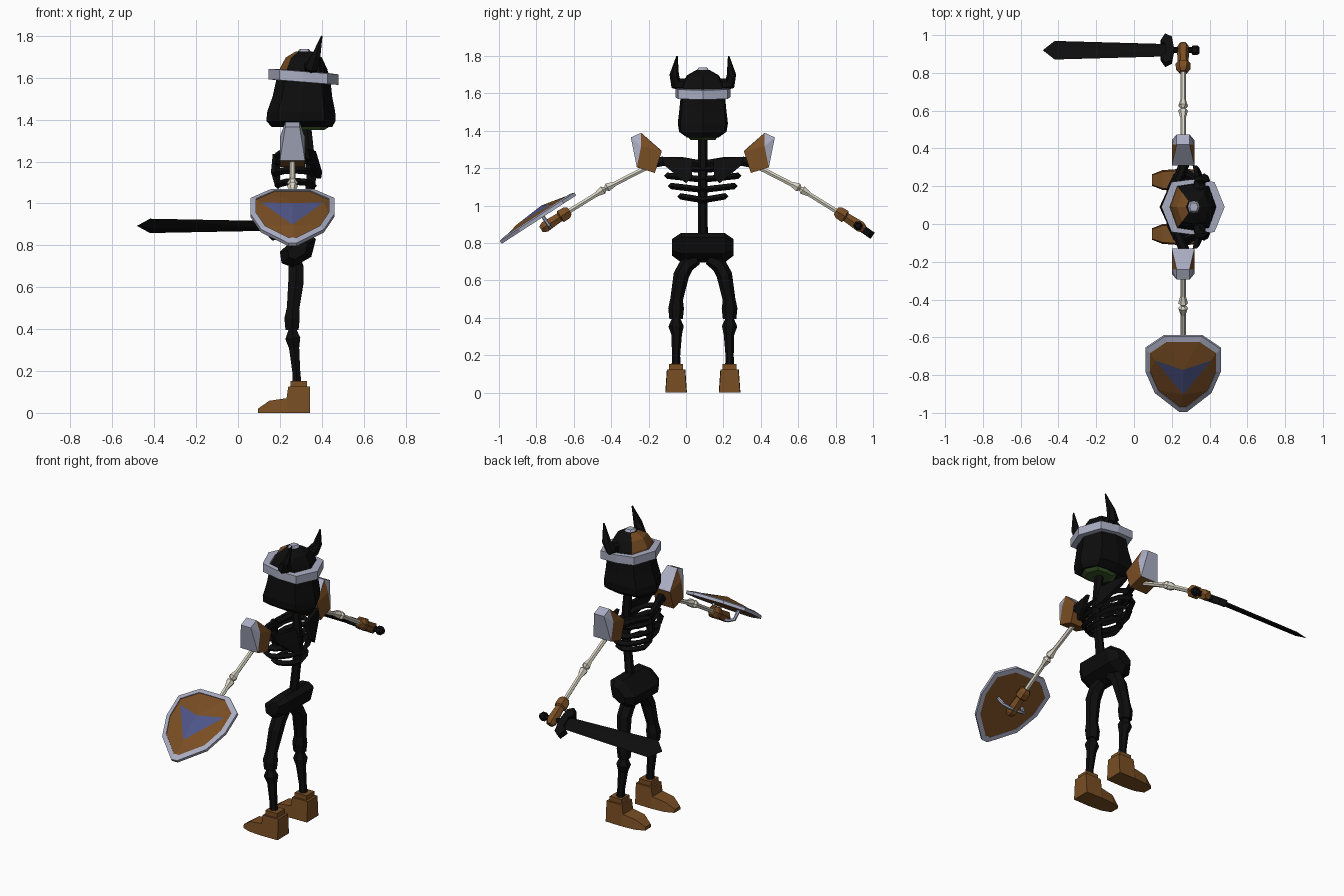
import bpy, bmesh, math
from mathutils import Vector as V

if "Cube" in bpy.data.objects:
    bpy.data.objects.remove(bpy.data.objects["Cube"])

CX, CY = 0.26, 0.09          # body axis; the figure looks towards -x


def mat(name, r, g, b):
    m = bpy.data.materials.new(name)
    m.diffuse_color = (r, g, b, 1)
    m.use_nodes = True
    m.node_tree.nodes["Principled BSDF"].inputs["Base Color"].default_value = m.diffuse_color
    return m


BLACK = mat("black", .004, .004, .004)
BROWN = mat("leather brown", .19, .075, .017)
STEEL = mat("steel", .40, .42, .54)
BONE = mat("bone", .70, .67, .56)
BLUE = mat("blue", .075, .09, .24)
GREEN = mat("dark green", .04, .085, .02)


def finish(name, bm, mats, rule=None):
    bmesh.ops.recalc_face_normals(bm, faces=bm.faces)
    bm.normal_update()
    if rule:
        for f in bm.faces:
            f.material_index = rule(f.normal, f.calc_center_median())
    me = bpy.data.meshes.new(name)
    bm.to_mesh(me)
    bm.free()
    for m in mats:
        me.materials.append(m)
    ob = bpy.data.objects.new(name, me)
    bpy.context.collection.objects.link(ob)
    return ob


def loft(name, rings, mats, rule=None, closed=False, caps=True):
    bm = bmesh.new()
    rs = [[bm.verts.new(p) for p in r] for r in rings]
    n = len(rs[0])
    pairs = list(zip(rs, rs[1:])) + ([(rs[-1], rs[0])] if closed else [])
    for a, b in pairs:
        for i in range(n):
            bm.faces.new((a[i], a[(i + 1) % n], b[(i + 1) % n], b[i]))
    if caps and not closed:
        bm.faces.new(rs[0])
        bm.faces.new(rs[-1])
    return finish(name, bm, mats, rule)


def hull(name, pts, mats, rule=None):
    bm = bmesh.new()
    for p in pts:
        bm.verts.new(p)
    r = bmesh.ops.convex_hull(bm, input=bm.verts)
    junk = [v for v in bm.verts if not v.link_faces]
    bmesh.ops.delete(bm, geom=junk, context='VERTS')
    bmesh.ops.dissolve_limit(bm, angle_limit=.02, verts=bm.verts, edges=bm.edges)
    return finish(name, bm, mats, rule)


def tube(name, path, m, sides=6, closed=False):
    """path: list of (x, y, z, radius)"""
    pts = [V(p[:3]) for p in path]
    n, rings = len(pts), []
    ref = V((0, 0, 1)) if closed or abs((pts[-1] - pts[0]).normalized().z) < .8 else V((1, 0, 0))
    for i, p in enumerate(pts):
        a = pts[(i - 1) % n] if closed or i else p
        b = pts[(i + 1) % n] if closed or i < n - 1 else p
        t = (b - a).normalized()
        u = t.cross(ref).normalized()
        w = t.cross(u)
        rings.append([p + path[i][3] * (u * math.cos(q) + w * math.sin(q))
                      for q in [2 * math.pi * k / sides for k in range(sides)]])
    return loft(name, rings, [m], closed=closed)


def box(name, x0, x1, y0, y1, z0, z1, m):
    return hull(name, [(x, y, z) for x in (x0, x1) for y in (y0, y1) for z in (z0, z1)], [m])


OCT = [(1, 0), (.68, .9), (0, 1), (-.68, .9), (-1, 0), (-.68, -.9), (0, -1), (.68, -.9)]


def oct_ring(x0, x1, hy, z, tilt=0.0):
    c, a = (x0 + x1) / 2, (x1 - x0) / 2
    return [(c + a * u, CY + hy * v, z - tilt * a * u) for u, v in OCT]


# legs, boots, arms, hands, shoulder pads, horns and shoulder bones on both sides
for s, side in ((1, "right"), (-1, "left")):
    def side_path(pts):
        return [(x, CY + s * y, z, r) for x, y, z, r in pts]
    fy = CY + s * .143
    loft(side + "_boot", [[(x, fy - w, 0), (x, fy + w, 0), (x, fy + w * .85, h), (x, fy - w * .85, h)]
         for x, h, w in ((.095, .02, .03), (.15, .058, .052), (.232, .07, .058),
                         (.24, .125, .058), (.345, .125, .056))], [BROWN])
    box(side + "_boot_cuff", .25, .33, fy - .038, fy + .038, .12, .153, BROWN)
    tube(side + "_shin", side_path([(.283, .143, .13, .024), (.278, .143, .2, .022), (.268, .14, .31, .028),
         (.262, .143, .355, .041), (.26, .143, .398, .022)]), BLACK)
    tube(side + "_thigh", side_path([(.258, .143, .395, .036), (.258, .143, .45, .042), (.263, .14, .5, .034),
         (.277, .115, .63, .042), (.277, .085, .685, .042), (.277, .03, .715, .03)]), BLACK)
    tube(side + "_arm_bone", side_path([(CX, .27, 1.222, .02), (CX, .33, 1.189, .014), (CX, .47, 1.117, .014),
         (CX, .51, 1.098, .026), (CX, .522, 1.09, .012), (CX, .534, 1.083, .026),
         (CX, .57, 1.06, .014), (CX, .72, .967, .014)]), BONE)
    tube(side + "_glove", side_path([(CX, .712, .972, .024), (CX, .728, .962, .038), (CX, .76, .942, .04),
         (CX, .766, .938, .028), (CX, .845, .886, .034), (CX, .865, .873, .02)]), BROWN)
    side_pts = [(.33, 1.318), (.22, 1.29), (.257, 1.175), (.353, 1.205)]
    ridge = [(.385, 1.365), (.33, 1.39), (.222, 1.295)]
    hull(side + "_shoulder_pad",
         [(CX + e * w, CY + s * y, z) for e in (-1, 1) for w, ps in ((.06, side_pts), (.034, ridge)) for y, z in ps],
         [STEEL, BROWN],
         lambda n, c, s=s: 1 if abs(n.x) > .93 or n.z < -.5 or (n.y * s < -.5 and n.z < .3) else 0)
    tube(side + "_horn", side_path([(.345, .09, 1.645, .035), (.35, .145, 1.655, .034),
         (.372, .153, 1.70, .025), (.4, .138, 1.80, .004)]), BLACK)
    tube(side + "_collar_bone", side_path([(.19, .01, 1.225, .02), (.22, .12, 1.24, .024),
         (.265, .225, 1.235, .028), (.27, .26, 1.22, .02)]), BLACK)
    hull(side + "_shoulder_blade", [(x + d, CY + s * y, z) for d in (0, .022)
         for x, y, z in ((.35, .055, 1.25), (.31, .22, 1.262), (.325, .205, 1.215), (.375, .09, 1.12),
                         (.38, .06, 1.15))], [BLACK])

# pelvis, tilted with the front low
prof = [(.2, .77), (.208, .715), (.26, .695), (.35, .745), (.372, .83), (.34, .855), (.29, .85)]
hull("pelvis", [(.285 + (x - .285) * k, CY + y, .78 + (z - .78) * k)
     for k, h in ((1, .115), (.55, .165)) for y in (h, -h) for x, z in prof], [BLACK])

# spine and neck
tube("spine", [(.315, CY, .8, .028), (.33, CY, .95, .025), (.35, CY, 1.12, .026),
     (.34, CY, 1.25, .026), (.325, CY, 1.4, .024)], BLACK)

# ribs as closed hoops plus breast bone
for i, (z, cx, rx, ry) in enumerate(((1.2, .27, .085, .17), (1.15, .268, .09, .19),
                                     (1.095, .275, .085, .17), (1.04, .29, .07, .12))):
    tube("rib_%d" % i, [(cx + rx * math.cos(a), CY + ry * math.sin(a), z + .02 * abs(math.sin(a)) - .01, .017)
         for a in [math.pi * k / 6 for k in range(12)]], BLACK, 4, True)
tube("breast_bone", [(.185, CY, 1.235, .022), (.178, CY, 1.15, .024), (.19, CY, 1.08, .014)], BLACK)

# skull with chin underside
loft("skull", [oct_ring(.16, .45, .085, 1.365, -.0), oct_ring(.135, .466, .127, 1.395),
     oct_ring(.14, .464, .134, 1.44), oct_ring(.165, .45, .126, 1.51), oct_ring(.185, .44, .117, 1.6)], [BLACK])
loft("jaw_underside", [oct_ring(.26, .41, .065, 1.35), oct_ring(.22, .44, .08, 1.368)], [GREEN])

# helmet: dome with brown front panels, steel cap and tilted steel band
loft("helmet_dome", [oct_ring(.185, .44, .125, 1.595), oct_ring(.2, .425, .115, 1.645),
     oct_ring(.228, .4, .085, 1.697), oct_ring(.275, .355, .036, 1.725)], [BLACK, BROWN],
     lambda n, c: 1 if n.x < -.25 and abs(n.x) > abs(n.y) else 0)
loft("helmet_cap", [oct_ring(.28, .352, .035, 1.72), oct_ring(.295, .338, .022, 1.738)], [STEEL])
loft("helmet_band", [oct_ring(.145, .48, .147, 1.58, .08), oct_ring(.145, .48, .147, 1.63, .08),
     oct_ring(.19, .435, .122, 1.632, .08), oct_ring(.19, .435, .122, 1.578, .08)], [STEEL], closed=True)


# sword, lying along -x in the right hand
def sw(x, w, t):
    return (x, .92 + .82 * w + .57 * t, .893 - .57 * w + .82 * t)


hull("sword_blade", [sw(*p) for p in [(-.483, 0, 0)] + [q for e in (-1, 1) for q in (
     (-.42, e * .06, 0), (.17, e * .04, 0), (-.41, 0, e * .012), (.17, 0, e * .014))]], [BLACK])
guard = [(.14, .05), (.165, .03), (.165, -.03), (.14, -.05), (.165, -.095), (.2, -.075),
         (.212, 0), (.2, .075), (.165, .095)]
loft("sword_guard", [[sw(x, w, t) for x, w in guard] for t in (-.02, .02)], [BLACK])
tube("sword_grip", [sw(x, 0, 0) + (r,) for x, r in ((.19, .016), (.305, .016), (.31, .025),
     (.335, .026), (.348, .015))], BLACK)


# shield on the left hand: w across, q down the face, h outwards
def sh(w, q, h):
    return V((CX + w, -.59 - .84 * q - .545 * h, 1.06 - .545 * q + .84 * h))


half = [(.1, 0), (.2, .08), (.2, .22), (.15, .355), (.02, .475)]
outer = half + [(-w, q) for w, q in reversed(half)]
inner = [(w * .87, .215 + (q - .215) * .87) for w, q in outer]
loft("shield_rim", [[sh(w, q, -.006) for w, q in outer], [sh(w, q, .012) for w, q in outer],
     [sh(w, q, .02) for w, q in inner], [sh(w, q, -.006) for w, q in inner]], [STEEL], closed=True)

bm = bmesh.new()
for s in (1, -1):
    t, r1, r2, r3, tip = [sh(s * w, q, .014) for w, q in inner[:5]]
    c, bot = sh(0, inner[0][1], .016), sh(0, inner[4][1], .016)
    notch, tail, wing = sh(0, .185, .05), sh(0, .35, .036), sh(s * .15, .14, .026)
    for f in ((c, t, notch), (t, wing, notch), (t, r1, wing), (r1, r2, wing), (r2, r3, wing),
              (r3, tail, wing), (r3, tip, tail), (tip, bot, tail), (notch, wing, tail)):
        face = bm.faces.new([bm.verts.new(p) for p in f])
        face.material_index = 1 if f[0] is notch else 0
bmesh.ops.remove_doubles(bm, verts=bm.verts, dist=.0005)
finish("shield_face", bm, [BROWN, BLUE])
loft("shield_back", [[sh(w, q, h) for w, q in inner] for h in (-.004, .004)], [BROWN])
tube("shield_handle", [sh(w, .21, h).to_tuple() + (.01,) for w, h in (
     (-.085, 0), (-.075, -.06), (-.04, -.075), (.04, -.075), (.075, -.06), (.085, 0))], STEEL)
